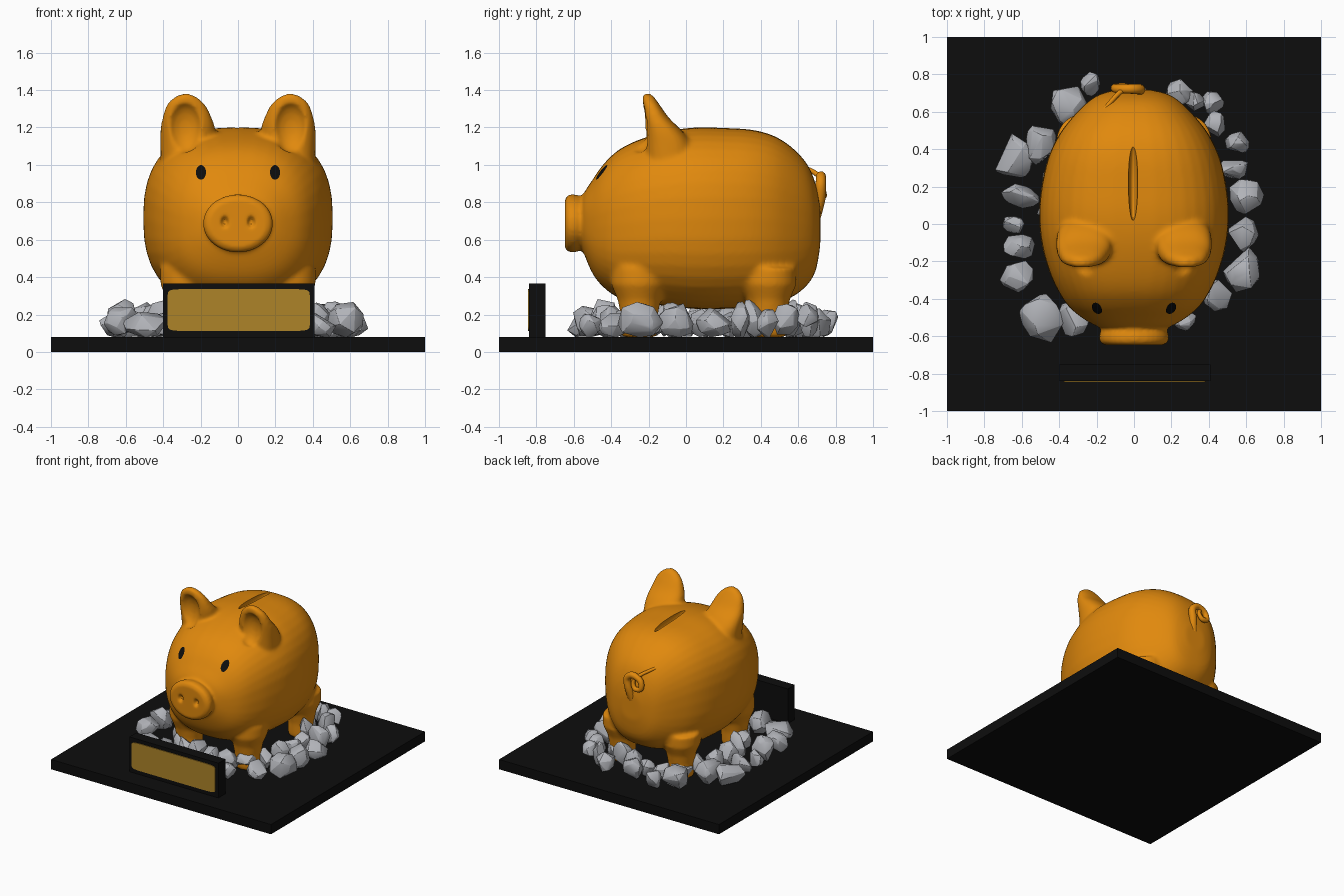
import bpy, bmesh, math, random
from mathutils import Vector, Matrix
from mathutils.bvhtree import BVHTree

if "Cube" in bpy.data.objects:
    bpy.data.objects.remove(bpy.data.objects["Cube"])

random.seed(4)


def material(name, rgb):
    m = bpy.data.materials.new(name)
    m.diffuse_color = (*rgb, 1)
    m.use_nodes = True
    m.node_tree.nodes["Principled BSDF"].inputs["Base Color"].default_value = m.diffuse_color
    return m


ORANGE = material("orange glaze", (0.75, 0.25, 0.004))
BLACK = material("black", (0.004, 0.004, 0.004))
GOLD = material("dull gold", (0.42, 0.23, 0.022))
STONE = material("grey stone", (0.44, 0.45, 0.48))


def finish(name, bm, mat):
    bmesh.ops.recalc_face_normals(bm, faces=bm.faces)
    me = bpy.data.meshes.new(name)
    bm.to_mesh(me)
    bm.free()
    ob = bpy.data.objects.new(name, me)
    bpy.context.collection.objects.link(ob)
    me.materials.append(mat)
    return ob


def activate(ob):
    bpy.ops.object.select_all(action='DESELECT')
    ob.select_set(True)
    bpy.context.view_layer.objects.active = ob


def apply_mod(ob, kind, **props):
    activate(ob)
    m = ob.modifiers.new("step", kind)
    for k, v in props.items():
        setattr(m, k, v)
    bpy.ops.object.modifier_apply(modifier=m.name)


def box(name, lo, hi, mat):
    bm = bmesh.new()
    lo, hi = Vector(lo), Vector(hi)
    bmesh.ops.create_cube(bm, size=1, matrix=Matrix.Translation((lo + hi) / 2) @ Matrix.Diagonal((*(hi - lo), 1)))
    return finish(name, bm, mat)


def oval(place, a, b, power=2.0, count=40):
    """Superellipse ring; place(u, v) turns it into a 3D point."""
    pts = []
    for i in range(count):
        t = 2 * math.pi * i / count
        c, s = math.cos(t), math.sin(t)
        pts.append(place(a * math.copysign(abs(c) ** (2 / power), c),
                         b * math.copysign(abs(s) ** (2 / power), s)))
    return pts


def loft(bm, rings):
    rings = [[bm.verts.new(p) for p in r] for r in rings]
    n = len(rings[0])
    for a, b in zip(rings, rings[1:]):
        for i in range(n):
            bm.faces.new((a[i], a[(i + 1) % n], b[(i + 1) % n], b[i]))
    bm.faces.new(rings[0][::-1])
    bm.faces.new(rings[-1])


def smooth_rows(rows, steps=5):
    """Catmull-Rom interpolation between rows of parameters."""
    p = [rows[0]] + rows + [rows[-1]]
    out = []
    for i in range(1, len(p) - 2):
        for k in range(steps):
            t = k / steps
            out.append([0.5 * (2 * b + (c - a) * t + (2 * a - 5 * b + 4 * c - d) * t * t
                               + (3 * b - a - 3 * c + d) * t ** 3)
                        for a, b, c, d in zip(*p[i - 1:i + 3])])
    return out + [rows[-1]]


# Base and name plate
box("base", (-1, -1, 0), (1, 1, 0.08), BLACK)
box("plate_block", (-0.4, -0.84, 0.08), (0.41, -0.75, 0.365), BLACK)
bm = bmesh.new()
loft(bm, [oval(lambda u, v: (0.004 + u, y, 0.224 + v), 0.38, 0.112, 14, 64) for y in (-0.846, -0.838)])
finish("gold_plate", bm, GOLD)

# Pig: body, ears, snout and legs fused into one skin
pig_bm = bmesh.new()
body = [(-0.565, .62, .77, .10), (-0.55, .54, .84, .19), (-0.50, .42, .92, .28), (-0.44, .345, 1.005, .35),
        (-0.36, .29, 1.08, .405), (-0.25, .265, 1.135, .455), (-0.1, .245, 1.18, .495), (0.05, .23, 1.2, .507),
        (0.2, .23, 1.198, .495), (0.35, .24, 1.188, .46), (0.47, .26, 1.155, .405), (0.57, .295, 1.09, .33),
        (0.65, .36, 1.0, .25), (0.695, .44, .89, .18), (0.718, .57, .77, .09)]
loft(pig_bm, [oval(lambda u, v: (u, y, (lo + hi) / 2 + v), w, (hi - lo) / 2, 2.5)
              for y, lo, hi, w in smooth_rows(body)])
ear = [(.95, .28, .13, -.21, .06), (1.1, .275, .14, -.22, .03), (1.18, .268, .147, -.225, -.02),
       (1.25, .272, .132, -.23, -.09), (1.32, .278, .103, -.232, -.14), (1.362, .28, .06, -.232, -.17),
       (1.38, .28, .02, -.225, -.19)]
for s in (-1, 1):
    loft(pig_bm, [oval(lambda u, v: (s * (x + u), (f + b) / 2 + v, z), w, (b - f) / 2, 2.4)
                  for z, x, w, f, b in smooth_rows(ear)])
    for y in (-0.25, 0.44):
        loft(pig_bm, [oval(lambda u, v: (s * 0.265 + u, y + v, z), r, r)
                      for z, r in ((.08, .09), (.1, .098), (.2, .1), (.28, .115), (.36, .15), (.45, .15))])
snout = [(-.648, .82), (-.643, .92), (-.625, .99), (-.605, 1.01), (-.58, .98), (-.56, .9), (-.53, .88), (-.45, .9)]
loft(pig_bm, [oval(lambda u, v: (u, y, 0.687 + v), .187 * k, .155 * k) for y, k in snout])
pig = finish("pig_body", pig_bm, ORANGE)


def carve(spots):
    for loc, size in spots:
        b = bmesh.new()
        bmesh.ops.create_uvsphere(b, u_segments=32, v_segments=20, radius=1,
                                  matrix=Matrix.Translation(loc) @ Matrix.Diagonal((*size, 1)))
        cutter = finish("cutter", b, ORANGE)
        cutter.hide_render = True
        apply_mod(pig, 'BOOLEAN', operation='DIFFERENCE', object=cutter, solver='EXACT')
        bpy.data.objects.remove(cutter)


apply_mod(pig, 'REMESH', mode='VOXEL', voxel_size=0.012)
# Ear hollows and nostrils
carve([((s * .283, -.25, 1.2), (.095, .075, .135)) for s in (-1, 1)]
      + [((s * .07, -.65, .695), (.022, .035, .032)) for s in (-1, 1)])
apply_mod(pig, 'REMESH', mode='VOXEL', voxel_size=0.012)
apply_mod(pig, 'SMOOTH', factor=0.5, iterations=6)
bvh = BVHTree.FromObject(pig, bpy.context.evaluated_depsgraph_get())
# Coin slot
carve([((-.005, .225, 1.2), (.025, .207, .06))])
activate(pig)
bpy.ops.object.shade_smooth_by_angle(angle=math.radians(40))

# Eyes: thin patches laid on the face
for s, name in ((-1, "left_eye"), (1, "right_eye")):
    bm = bmesh.new()

    def on_face(u, v):
        p = Vector((s * 0.198 + u, -2, 0.96 + v))
        hit = bvh.ray_cast(p, Vector((0, 1, 0)))[0]
        return hit + Vector((0, -0.007, 0))
    rings = [[bm.verts.new(p) for p in oval(on_face, .027 * k, .039 * k, 2, 24)] for k in (1, .5)]
    for i in range(24):
        j = (i + 1) % 24
        bm.faces.new((rings[0][i], rings[0][j], rings[1][j], rings[1][i]))
    bm.faces.new(rings[1])
    eye = finish(name, bm, BLACK)
    if eye.data.polygons[0].normal.y > 0:
        eye.data.flip_normals()

# Curly tail
path = [(0, .69, .73), (.02, .715, .82), (.03, .72, .9), (-.02, .722, .94), (-.09, .722, .91), (-.1, .73, .85),
        (-.05, .735, .84), (-.03, .725, .89), (-.08, .7, .95), (-.17, .6, 1.0)]
cu = bpy.data.curves.new("tail", 'CURVE')
cu.dimensions = '3D'
cu.bevel_depth = 0.03
cu.bevel_resolution = 4
cu.use_fill_caps = True
sp = cu.splines.new('POLY')
pts = smooth_rows([list(p) for p in path])
sp.points.add(len(pts) - 1)
for i, p in enumerate(pts):
    sp.points[i].co = (*p, 1)
    sp.points[i].radius = 1.1 - 0.75 * i / len(pts)
sp.use_smooth = True
cu.materials.append(ORANGE)
bpy.context.collection.objects.link(bpy.data.objects.new("tail", cu))

# Rocks: jittered convex hulls; outer ring placed, inner ring scattered
rocks = [(.24, .7, .07, .08), (.32, .66, .06, .05), (.42, .65, .06, .06), (.43, .53, .06, .07), (.55, .43, .06, .06),
         (.52, .29, .09, .06), (.6, .15, .09, .1), (.58, -.05, .08, .09), (.58, -.25, .1, .12), (.27, -.51, .06, .06),
         (.45, -.38, .08, .08), (-.23, .75, .05, .06), (-.35, .64, .1, .11), (-.5, .43, .08, .12),
         (-.64, .36, .11, .11), (-.6, .15, .1, .06), (-.64, .0, .06, .05), (-.61, -.12, .09, .06),
         (-.62, -.28, .09, .08), (-.49, -.5, .11, .13), (-.32, -.51, .08, .1), (0, .68, .08, .07)]
for i in range(22):
    a = 2 * math.pi * i / 22
    r = random.uniform(.06, .085)
    rocks.append((.44 * math.cos(a), .08 + .52 * math.sin(a), r, random.uniform(.06, .085)))
bm = bmesh.new()
for x, y, rx, ry in rocks:
    rz = random.uniform(.07, .105)
    tilt = Matrix.Rotation(random.uniform(-.3, .3), 3, 'X') @ Matrix.Rotation(random.uniform(-.3, .3), 3, 'Z')
    verts = []
    for k in range(24):
        d = Vector([random.gauss(0, 1) for _ in range(3)]).normalized() * random.uniform(.95, 1.15)
        d = tilt @ Vector((d.x * rx, d.y * ry, d.z * rz))
        verts.append(bm.verts.new((x + d.x, y + d.y, max(.078, .075 + rz + d.z))))
    res = bmesh.ops.convex_hull(bm, input=verts)
    bmesh.ops.delete(bm, geom=list({g for g in res["geom_interior"] + res["geom_unused"]
                                    if isinstance(g, bmesh.types.BMVert)}), context='VERTS')
stones = finish("rocks", bm, STONE)
apply_mod(stones, 'BEVEL', width=0.008, segments=2, limit_method='ANGLE', angle_limit=math.radians(25))
bpy.ops.object.shade_smooth_by_angle(angle=math.radians(35))
